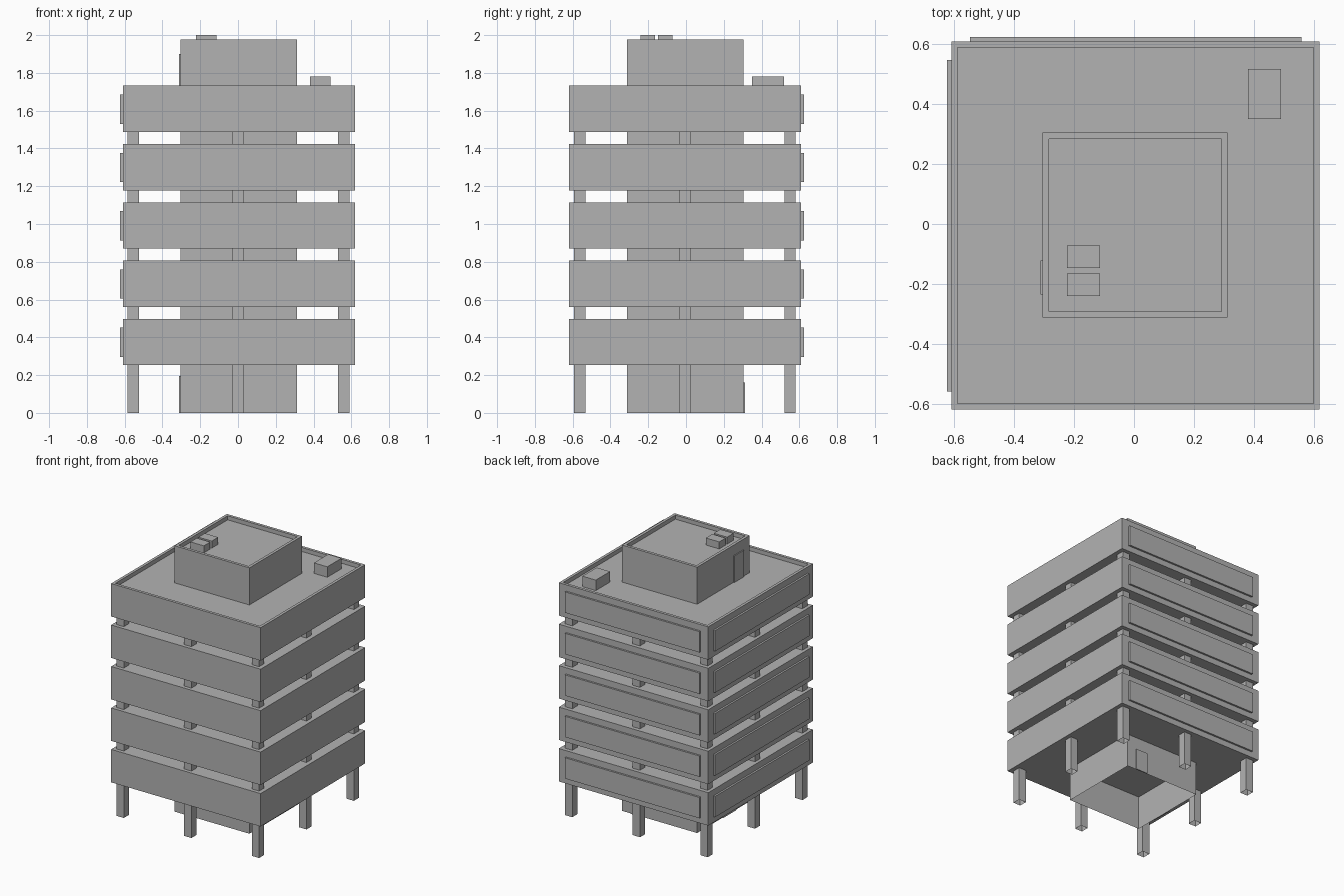
import bpy
import bmesh
from mathutils import Vector

if "Cube" in bpy.data.objects:
    bpy.data.objects.remove(bpy.data.objects["Cube"], do_unlink=True)

GREY = (0.45, 0.45, 0.45, 1)
concrete = bpy.data.materials.new("concrete_grey")
concrete.use_nodes = True
concrete.diffuse_color = GREY
concrete.node_tree.nodes["Principled BSDF"].inputs["Base Color"].default_value = GREY


def box(name, x, y, z, open_base=False, rim=0):
    """Box from (min, max) ranges, optionally bottomless or with a parapet."""
    bm = bmesh.new()
    bmesh.ops.create_cube(bm, size=1)
    for v in bm.verts:
        v.co = Vector([r[0] + (c + 0.5) * (r[1] - r[0])
                       for c, r in zip(v.co, (x, y, z))])
    bm.normal_update()
    top = max(bm.faces, key=lambda f: f.calc_center_median().z)
    base = min(bm.faces, key=lambda f: f.calc_center_median().z)
    if rim:
        bmesh.ops.inset_region(bm, faces=[top], thickness=rim)
        bmesh.ops.inset_region(bm, faces=[top], thickness=0, depth=-rim)
    if open_base:
        bmesh.ops.delete(bm, geom=[base], context="FACES_ONLY")
    mesh = bpy.data.meshes.new(name)
    bm.to_mesh(mesh)
    bm.free()
    mesh.materials.append(concrete)
    obj = bpy.data.objects.new(name, mesh)
    bpy.context.collection.objects.link(obj)
    return obj


# Storey bands with raised panels on the back and right-hand walls
FLOORS, PITCH = 5, 0.3085
WEST, EAST, SOUTH, NORTH = -0.61, 0.62, -0.62, 0.61
for i in range(FLOORS):
    z = 0.253 + i * PITCH
    box(f"storey_band_{i + 1}", (WEST, EAST), (SOUTH, NORTH), (z, z + 0.245),
        rim=0.03 if i == FLOORS - 1 else 0)
    panel_z = (z + 0.043, z + 0.198)
    box(f"back_panel_{i + 1}", (-0.548, 0.56), (NORTH - 0.005, NORTH + 0.014), panel_z)
    box(f"side_panel_{i + 1}", (WEST - 0.014, WEST + 0.005), (-0.56, 0.548), panel_z)

# Central core, open underneath, rising past the roof
box("core", (-0.305, 0.313), (-0.313, 0.305), (0, 1.978), open_base=True, rim=0.03)

# Perimeter columns
for i in (-1, 0, 1):
    for j in (-1, 0, 1):
        if i or j:
            cx, cy = 0.002 + i * 0.557, -0.006 + j * 0.557
            box("column", (cx - 0.03, cx + 0.03), (cy - 0.03, cy + 0.03),
                (0, 1.5), open_base=True)

# Doors on the core
box("back_door", (0.14, 0.24), (0.305, 0.312), (0, 0.16))
box("side_door", (-0.312, -0.305), (-0.15, 0.01), (0, 0.195))
box("roof_door", (-0.312, -0.3), (-0.235, -0.122), (1.69, 1.9))

# Rooftop service units
box("roof_unit", (0.38, 0.49), (0.35, 0.518), (1.69, 1.78))
for n, y in enumerate(((-0.24, -0.165), (-0.147, -0.072))):
    box(f"core_roof_unit_{n + 1}", (-0.223, -0.113), y, (1.94, 2.0))
